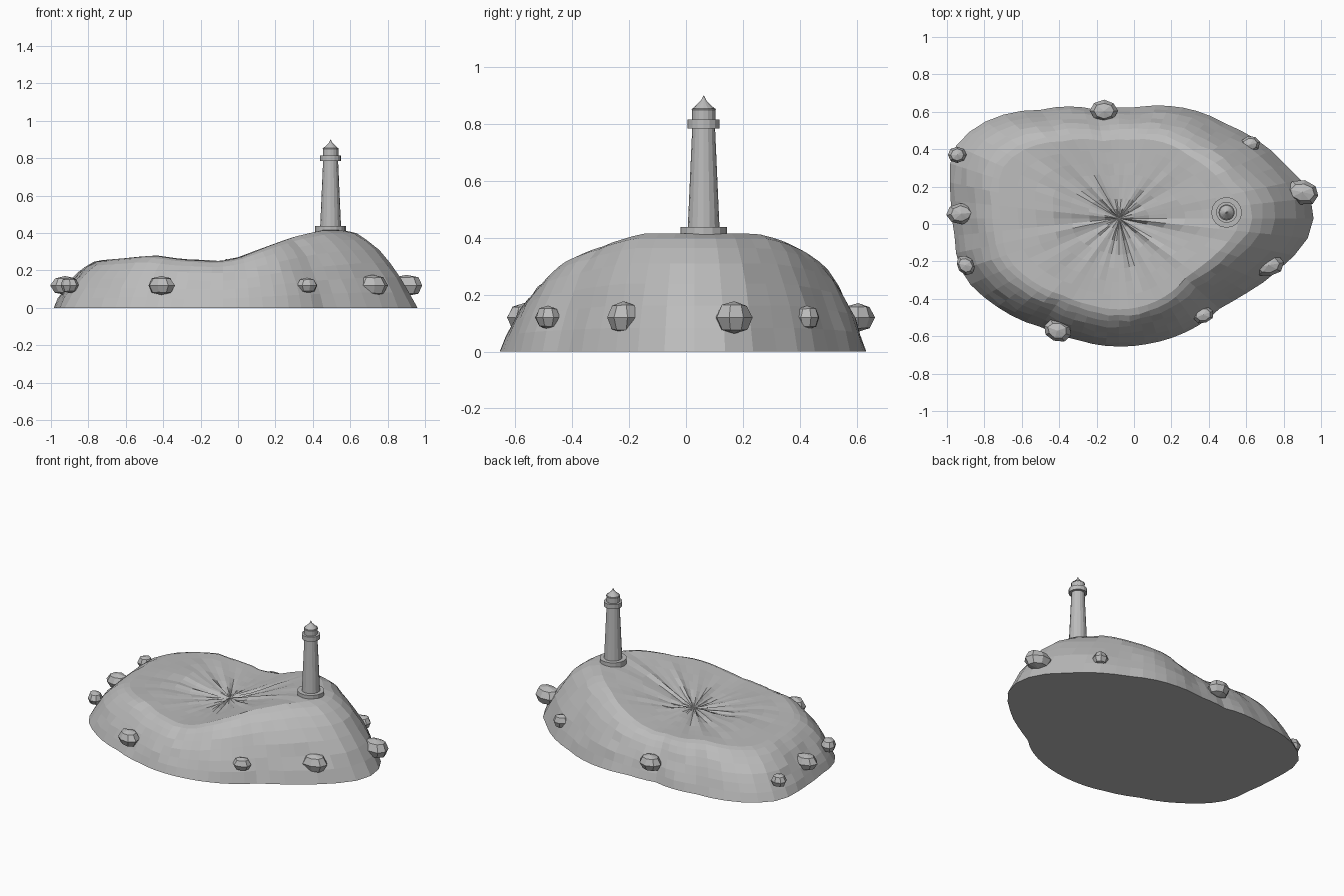
import bpy, bmesh, math, random
from mathutils import Vector, Matrix

random.seed(4)
cube = bpy.data.objects.get("Cube")
if cube:
    bpy.data.objects.remove(cube, do_unlink=True)

grey = bpy.data.materials.new("stone grey")
grey.use_nodes = True
color = (0.5, 0.5, 0.5, 1)
grey.diffuse_color = color
grey.node_tree.nodes["Principled BSDF"].inputs["Base Color"].default_value = color


def finish(bm, name):
    bmesh.ops.recalc_face_normals(bm, faces=bm.faces)
    mesh = bpy.data.meshes.new(name)
    bm.to_mesh(mesh)
    bm.free()
    mesh.materials.append(grey)
    obj = bpy.data.objects.new(name, mesh)
    bpy.context.collection.objects.link(obj)
    return obj


def lerp_table(table, x):
    for (x0, y0), (x1, y1) in zip(table, table[1:]):
        if x <= x1:
            return y0 + (y1 - y0) * max(0, (x - x0) / (x1 - x0))
    return table[-1][1]


def loft(bm, rings):
    for a, b in zip(rings, rings[1:]):
        for i in range(len(a)):
            j = (i + 1) % len(a)
            bm.faces.new((a[i], a[j], b[j], b[i]))


# Island: shoreline, resampled by angle around the middle of the top
CENTRE = Vector((-0.08, 0.03))
shore = [(.96, .03), (.93, .2), (.85, .27), (.7, .42), (.5, .53), (.35, .6), (.2, .63),
         (0, .62), (-.2, .61), (-.5, .61), (-.68, .59), (-.83, .53), (-.94, .44),
         (-.98, .35), (-.98, .15), (-.96, -.05), (-.94, -.22), (-.87, -.33), (-.75, -.43),
         (-.5, -.55), (-.3, -.62), (-.08, -.655), (.08, -.64), (.25, -.59), (.38, -.52),
         (.47, -.44), (.6, -.37), (.72, -.29), (.8, -.22), (.92, -.1)]
polar = []
for p in shore:
    d = Vector(p) - CENTRE
    polar.append((math.atan2(d.y, d.x) % math.tau, d.length))
polar.sort()
polar = [(polar[-1][0] - math.tau, polar[-1][1])] + polar + [(polar[0][0] + math.tau, polar[0][1])]

# Height of the plateau from west to east
ridge = [(-.8, .25), (-.6, .265), (-.45, .28), (-.3, .258), (-.1, .248), (0, .265),
         (.15, .325), (.3, .38), (.45, .415), (.6, .415)]
SPOKES = 60


def build_island():
    bm = bmesh.new()
    top_steps = [.12, .25, .4, .55, .7, .85, 1]
    side_steps = [.16, .32, .48, .64, .78, .9, 1]
    rings = [[] for _ in top_steps + side_steps]
    for i in range(SPOKES):
        a = math.tau * i / SPOKES
        reach = lerp_table(polar, a)
        rim = .71 - .09 * max(0, math.cos(a)) ** 2
        direction = Vector((math.cos(a), math.sin(a)))
        rim_height = lerp_table(ridge, CENTRE.x + direction.x * reach * rim)
        crease = random.uniform(-.018, .008)
        for k, f in enumerate(top_steps):
            p = CENTRE + direction * reach * rim * f
            z = lerp_table(ridge, p.x) + (crease + random.uniform(-.006, .003)) * (1 - f)
            rings[k].append(bm.verts.new((p.x, p.y, z)))
        for k, t in enumerate(side_steps):
            wobble = random.uniform(-.008, .008) if t < 1 else 0
            p = CENTRE + direction * reach * (rim + (1 - rim) * t + wobble)
            z = rim_height * (1 - t ** 1.75) ** .9
            rings[k + len(top_steps)].append(bm.verts.new((p.x, p.y, z)))
    loft(bm, rings)
    hub = bm.verts.new((CENTRE.x, CENTRE.y, .243))
    for i in range(SPOKES):
        bm.faces.new((hub, rings[0][i], rings[0][(i + 1) % SPOKES]))
    bm.faces.new(rings[-1])
    return finish(bm, "island")


# Shore rocks: faceted boulders half sunk in the slope
def build_rock(index, x, y, size, turn):
    bm = bmesh.new()
    bmesh.ops.create_uvsphere(bm, u_segments=8, v_segments=4, radius=1)
    for v in bm.verts:
        if abs(v.co.z) < .9:
            v.co *= random.uniform(.95, 1.06)
        else:
            v.co.z *= .95
    bm.transform(Matrix.Translation((x, y, .12)) @ Matrix.Rotation(math.radians(turn), 4, "Z")
                 @ Matrix.Diagonal((*size, 1)))
    return finish(bm, f"shore_rock_{index}")


# Lighthouse parts: turned profiles of (radius, height)
def build_turned(name, profile, sides=16):
    bm = bmesh.new()
    rings = [[bm.verts.new((.495 + r * math.cos(math.tau * i / sides),
                            .062 + r * math.sin(math.tau * i / sides), z))
              for i in range(sides)] for r, z in profile]
    loft(bm, rings)
    bm.faces.new(rings[0])
    bm.faces.new(rings[-1])
    return finish(bm, name)


build_island()

big, medium, small = (.08, .06, .06), (.075, .058, .053), (.056, .046, .044)
rocks = [(-.41, -.57, medium, -20), (.37, -.485, small, 20), (.72, -.22, big, 10),
         (.9, .17, (.09, .066, .06), -12), (.62, .425, small, 15), (-.16, .605, medium, 0),
         (-.945, .37, (.05, .044, .044), 0), (-.925, .055, medium, 5), (-.9, -.22, small, -50)]
for n, rock in enumerate(rocks, 1):
    build_rock(n, *rock)

build_turned("lighthouse_base", [(.082, .38), (.082, .438)])
build_turned("lighthouse_tower", [(.056, .43), (.04, .79)])
build_turned("lighthouse_gallery", [(.056, .785), (.056, .815)])
build_turned("lighthouse_lantern", [(.041, .81), (.041, .855)])
build_turned("lighthouse_roof", [(.043, .85), (.01, .882), (.001, .9)])
